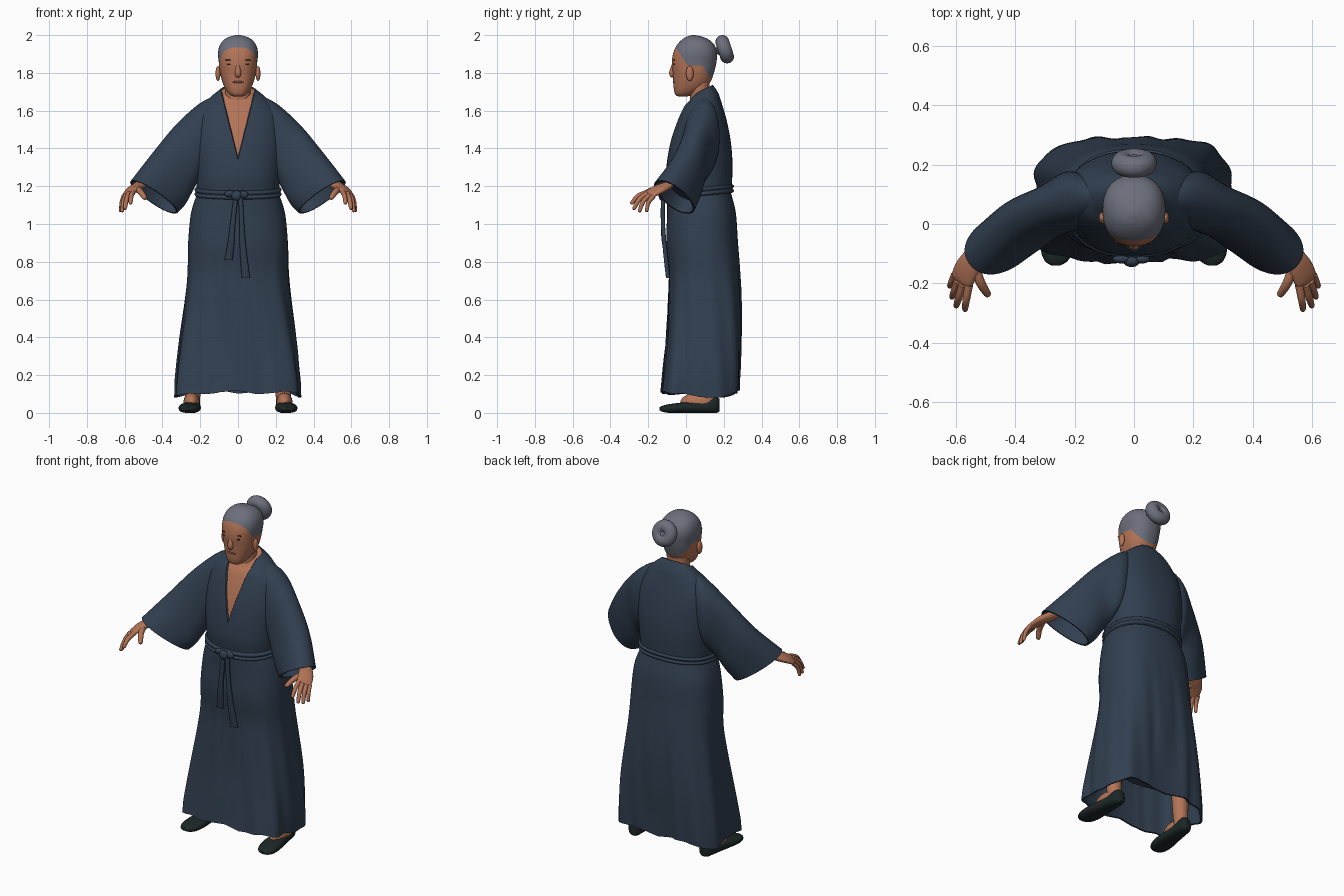
import bpy, bmesh, math
from mathutils import Vector as V

if "Cube" in bpy.data.objects:
    bpy.data.objects.remove(bpy.data.objects["Cube"], do_unlink=True)


def material(name, rgb):
    m = bpy.data.materials.new(name)
    m.use_nodes = True
    m.diffuse_color = (*rgb, 1)
    m.node_tree.nodes["Principled BSDF"].inputs["Base Color"].default_value = (*rgb, 1)
    return m


navy = material("navy cloth", (.031, .05, .08))
skin = material("skin", (.45, .175, .095))
grey = material("grey hair", (.15, .16, .2))
black = material("dark shoe", (.012, .02, .02))
lip = material("lip", (.27, .085, .055))
dark = material("dark eye and brow", (.035, .02, .016))
made = []


def catmull(a, b, c, d, t):
    return (b * 2 + (c - a) * t + (a * 2 - b * 5 + c * 4 - d) * t ** 2
            + (b * 3 - a - c * 3 + d) * t ** 3) * .5


def smooth(rings, k):
    """Add k in-between rings along a spline; a ring is (centre, u, v, power)."""
    ext = [rings[0]] + rings + [rings[-1]]
    out = []
    for i in range(len(rings) - 1):
        for s in range(k):
            out.append(tuple(catmull(*q, s / k) for q in zip(*ext[i:i + 4])))
    return out + [rings[-1]]


def power(c, p):
    return math.copysign(abs(c) ** (2 / p), c)


def loft(name, rings, mats, n=32, k=4, extra=(), side=1, shape=None, edit=None):
    """Skin closed rounded sections; extra rings are joined on without smoothing."""
    bm = bmesh.new()
    loops = []
    for c, u, v, p in smooth(rings, k) + list(extra):
        loop = []
        for i in range(n):
            a = 2 * math.pi * i / n
            co = c + u * power(math.cos(a), p) + v * power(math.sin(a), p)
            co = shape(co) if shape else co
            loop.append(bm.verts.new((co.x * side, co.y, co.z)))
        loops.append(loop)
    for a, b in zip(loops, loops[1:]):
        for i in range(n):
            bm.faces.new((a[i], a[(i + 1) % n], b[(i + 1) % n], b[i]))
    bm.faces.new(loops[0])
    bm.faces.new(loops[-1])
    bmesh.ops.recalc_face_normals(bm, faces=bm.faces[:])
    if edit:
        edit(bm)
    me = bpy.data.meshes.new(name)
    bm.to_mesh(me)
    bm.free()
    for m in mats:
        me.materials.append(m)
    ob = bpy.data.objects.new(name, me)
    bpy.context.collection.objects.link(ob)
    made.append(ob)
    return ob


def level(z, hx, front, back, p=2.3, tilt=0):
    """Horizontal section from half width, front and back, rising to the back by tilt."""
    h = (back - front) / 2
    return (V((0, (front + back) / 2, z)), V((hx, 0, 0)), V((0, h, tilt * h)), p)


def tube(name, pts, mat, side=1, n=12):
    rings = []
    for i, (x, y, z, r) in enumerate(pts):
        a, b = pts[max(i - 1, 0)], pts[min(i + 1, len(pts) - 1)]
        t = (V(b[:3]) - V(a[:3])).normalized()
        u = t.cross(V((1, 0, 0))).normalized()
        rings.append((V((x, y, z)), u * r, t.cross(u) * r, 2.0))
    return loft(name, rings, [mat], n, side=side)


def blob(name, loc, size, mat):
    bpy.ops.mesh.primitive_uv_sphere_add(segments=24, ring_count=14, location=loc)
    ob = bpy.context.object
    ob.name, ob.scale = name, size
    ob.data.materials.append(mat)
    made.append(ob)


def cut(bm, co, no):
    bmesh.ops.bisect_plane(bm, geom=bm.verts[:] + bm.edges[:] + bm.faces[:],
                           plane_co=co, plane_no=no)


# Robe top with an open V neck
def open_neck(bm):
    for s in (1, -1):
        cut(bm, (0, 0, 1.34), (s, 0, -.25))
    bare = []
    for f in bm.faces:
        c = f.calc_center_median()
        cap = len(f.verts) > 8 and c.z > 1.5
        if cap or (abs(c.x) < (c.z - 1.34) * .25 and c.y < .07):
            f.material_index = 1
            bare.append(f)
    rim = bmesh.ops.inset_region(bm, faces=bare, thickness=.004, depth=-.008,
                                 use_boundary=True, use_even_offset=False)
    for f in rim["faces"]:
        f.material_index = 0


loft("robe_top", [level(1.12, .212, -.09, .23), level(1.18, .217, -.1, .24),
                  level(1.25, .224, -.107, .245), level(1.35, .232, -.098, .245),
                  level(1.45, .235, -.078, .235), level(1.55, .225, -.045, .215),
                  level(1.62, .19, -.015, .195), level(1.67, .145, .008, .172, 2.2, .25),
                  level(1.707, .095, .025, .142, 2.1, .5)], [navy, skin], 64, edit=open_neck)


# Robe skirt with folds that deepen towards the hem
def folds(co):
    a = math.atan2(co.y - .08, co.x)
    t = min(max((.95 - co.z) / .85, 0), 1)
    out = t * (.007 * math.sin(9 * a + 1) + .006 * math.sin(17 * a + 2.5 + 3 * co.z))
    co = co + V((math.cos(a), math.sin(a), 0)) * out
    if co.y < 0:
        ridge = math.exp(-((co.x - .07 - .06 * t) / .016) ** 2)
        ridge += .7 * math.exp(-((co.x + .08 + .06 * t) / .014) ** 2)
        lap = math.exp((co.x + .01) / .06) if co.x < -.01 else 0
        co.y -= t * (.026 * ridge * (1.1 - t) + .014 * lap)
    if co.z < .15:
        co.z -= .01 * math.sin(5 * a + .6) + .02 * max(abs(co.x) - .25, 0) / .08
    return co


loft("robe_skirt", [level(1.19, .2, -.085, .23), level(1.14, .224, -.1, .245),
                    level(1.05, .25, -.1, .265, 2.4), level(.9, .264, -.104, .275, 2.5),
                    level(.75, .267, -.088, .286, 2.7), level(.6, .28, -.09, .292, 3.1),
                    level(.4, .305, -.098, .29, 3.8), level(.2, .324, -.115, .28, 4.6),
                    level(.11, .327, -.125, .275, 5.0)], [navy], 144, 5,
     [level(.11, .317, -.115, .265, 5.0), level(.35, .288, -.075, .27, 3.8)], shape=folds)

# Doubled belt, knot and hanging ends
loft("belt", [level(1.17 + dz, .217 + r, -.1 - r, .24 + r, 2.3, .1) for dz, r in
              ((-.026, -.01), (-.019, .01), (-.009, .013), (0, .007),
               (.009, .013), (.019, .01), (.026, -.01))], [navy], 64)
blob("belt_knot", (-.008, -.125, 1.15), (.028, .02, .027), navy)
blob("belt_bow_right", (-.042, -.118, 1.16), (.03, .015, .018), navy)
blob("belt_bow_left", (.028, -.118, 1.156), (.026, .015, .02), navy)
for name, path in (("belt_end_right", ((-.012, -.122, 1.14, .012), (-.03, -.122, .98, .014),
                                       (-.037, -.116, .9, .018), (-.05, -.1, .81, .021))),
                   ("belt_end_left", ((.014, -.122, 1.14, .012), (.02, -.122, 1, .013),
                                      (.028, -.11, .85, .018), (.042, -.095, .715, .022)))):
    loft(name, [(V(p[:3]), V((p[3], 0, 0)), V((0, .011, 0)), 3.0) for p in path], [navy], 16)


# Head: hair is cut out by a temple slope, an ear line and a nape line
def hairline(bm):
    slope = V((0, 1.5, 1))
    nape = V((0, 1.5, 1))
    cut(bm, (0, -.056, 1.937), slope)
    cut(bm, (0, 0, 1.84), (0, 0, 1))
    cut(bm, (0, .112, 1.8), nape)
    cut(bm, (0, 0, 1.745), (0, 0, 1))
    for f in bm.faces:
        c = f.calc_center_median()
        crown = c.z > 1.84 and (c - V((0, -.056, 1.937))).dot(slope) > 0
        neck = c.z > 1.745 and (c - V((0, .112, 1.8))).dot(nape) > 0
        f.material_index = int(crown or (neck and c.y > .06))


loft("head", [level(1.674, .018, -.035, 0), level(1.683, .042, -.055, .035),
              level(1.71, .064, -.064, .085), level(1.75, .082, -.067, .128),
              level(1.80, .095, -.07, .148), level(1.85, .101, -.075, .16),
              level(1.90, .106, -.069, .165), level(1.94, .099, -.053, .155),
              level(1.97, .08, -.028, .13), level(1.99, .05, .0, .092),
              level(2.0, .012, .03, .05)], [skin, grey], 48, edit=hairline)
loft("neck", [level(1.58, .066, .025, .12), level(1.67, .066, .022, .122),
              level(1.76, .068, .025, .125)], [skin])
tube("nose", [(0, -.064, 1.855, .007), (0, -.069, 1.83, .011), (0, -.072, 1.802, .017),
              (0, -.069, 1.786, .015), (0, -.06, 1.778, .006)], skin)
blob("lips", (0, -.06, 1.752), (.034, .01, .007), lip)

# Hair bun
bpy.ops.mesh.primitive_torus_add(location=(0, .205, 1.925), rotation=(math.radians(-72), 0, 0),
                                 major_radius=.04, minor_radius=.037,
                                 major_segments=36, minor_segments=18)
bun = bpy.context.object
bun.name = "hair_bun"
bun.data.materials.append(grey)
made.append(bun)
blob("bun_core", (0, .195, 1.92), (.03, .04, .03), grey)

# Paired parts
fingers = {
    "index": ((.556, -.205, 1.168), (.57, -.293, 1.107), .014),
    "middle": ((.577, -.205, 1.162), (.6, -.28, 1.077), .014),
    "ring": ((.594, -.192, 1.153), (.614, -.25, 1.064), .0135),
    "little": ((.605, -.172, 1.147), (.622, -.212, 1.064), .0125),
    "thumb": ((.54, -.14, 1.187), (.49, -.243, 1.135), .018),
}
for side, tag in ((1, "left_"), (-1, "right_")):
    blob(tag + "ear", (side * .106, .02, 1.797), (.013, .02, .04), skin)
    blob(tag + "eye", (side * .04, -.063, 1.846), (.017, .006, .006), dark)
    blob(tag + "brow", (side * .042, -.061, 1.868), (.025, .007, .004), dark)

    # Wide sleeve, open at the wrist
    rings = []
    for top, low, deep in (((.10, .09, 1.685), (.13, .08, 1.3), (0, .055, 0)),
                           ((.20, .09, 1.64), (.20, .075, 1.25), (.02, .095, 0)),
                           ((.335, .045, 1.515), (.245, .035, 1.17), (.02, .085, .01)),
                           ((.445, -.025, 1.375), (.29, .02, 1.1), (.04, .085, .01)),
                           ((.555, -.135, 1.23), (.335, .01, 1.055), (.055, .075, 0))):
        top, low = V(top), V(low)
        rings.append(((top + low) / 2, (top - low) / 2, V(deep), 2.2))
    c, u, v, p = rings[-1]
    back = (rings[-2][0] - c) * .6
    loft(tag + "sleeve", rings, [navy], 40, 6,
         [(c, u * .94, v * .9, p), (c + back, u * .85, v * .8, p)], side)

    # Hand
    across, thick = V((.029, .022, -.012)), V((.007, .007, .014))
    loft(tag + "hand", [(V((.45, -.03, 1.26)), V((.022, .022, 0)), V((.01, -.01, .026)), 2.0),
                        (V((.522, -.095, 1.205)), across * .85, thick * 1.6, 2.0),
                        (V((.558, -.145, 1.183)), across * 1.1, thick * 1.4, 2.2),
                        (V((.58, -.188, 1.161)), across * 1.05, thick, 2.4),
                        (V((.584, -.203, 1.152)), across * .85, thick * .6, 2.4)],
         [skin], 24, side=side)
    for name, (a, b, r) in fingers.items():
        a, b = V(a), V(b)
        mid = a.lerp(b, .5) + V((.002, -.006, .01))
        tube(tag + name + "_finger", [(*a, r), (*mid, r * .9), (*a.lerp(b, .92), r * .7),
                                      (*b, r * .3)], skin, side)

    # Leg, instep and slipper
    tube(tag + "leg", [(.238, .11, .4, .055), (.24, .112, .2, .046), (.24, .115, .1, .041),
                       (.24, .12, .04, .036)], skin, side, 20)
    blob(tag + "instep", (side * .246, .065, .055), (.043, .095, .052), skin)
    loft(tag + "shoe", [(V((.252 - .08 * y, y, h / 2 + lift)), V((w, 0, 0)), V((0, 0, h / 2)), 2.5)
                        for y, w, h, lift in ((-.14, .014, .016, .014), (-.125, .038, .032, .006),
                                              (-.09, .054, .046, 0), (-.03, .058, .054, 0),
                                              (.05, .048, .06, 0), (.12, .043, .074, 0),
                                              (.16, .037, .084, 0), (.178, .018, .066, .008))],
         [black], 24, side=side)

# Smooth shading with crisp hems
bpy.ops.object.select_all(action="DESELECT")
for ob in made:
    ob.select_set(True)
bpy.context.view_layer.objects.active = made[0]
bpy.ops.object.shade_smooth_by_angle(angle=math.radians(45))
